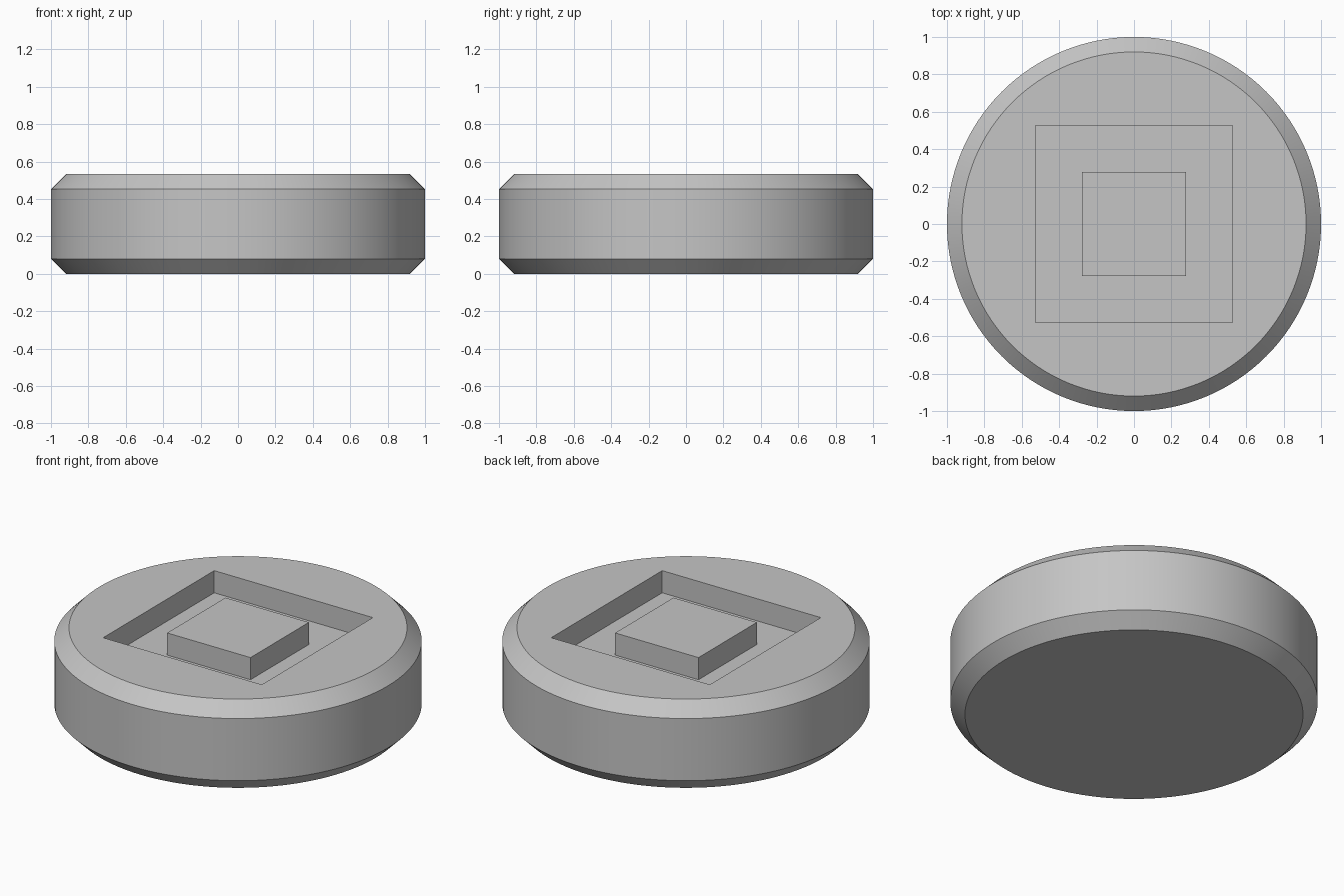
import bpy
import bmesh
from math import radians
from mathutils import Matrix

HEIGHT = 0.533
CHAMFER = 0.08
DEPTH = 0.133
FLOOR = HEIGHT - DEPTH

cube = bpy.data.objects.get("Cube")
if cube:
    bpy.data.objects.remove(cube, do_unlink=True)

grey = bpy.data.materials.new("plain grey")
grey.use_nodes = True
colour = (0.56, 0.56, 0.56, 1)
grey.diffuse_color = colour
grey.node_tree.nodes["Principled BSDF"].inputs["Base Color"].default_value = colour


def make_object(name, bm):
    mesh = bpy.data.meshes.new(name)
    bm.to_mesh(mesh)
    bm.free()
    mesh.materials.append(grey)
    obj = bpy.data.objects.new(name, mesh)
    bpy.context.collection.objects.link(obj)
    return obj


def square_block(name, half, bottom, top):
    bm = bmesh.new()
    bmesh.ops.create_cube(bm, size=1)
    bmesh.ops.scale(bm, vec=(2 * half, 2 * half, top - bottom), verts=bm.verts)
    bmesh.ops.translate(bm, vec=(0, 0, (top + bottom) / 2), verts=bm.verts)
    return make_object(name, bm)


# Round body with chamfered rims
bm = bmesh.new()
bmesh.ops.create_cone(bm, cap_ends=True, segments=128, radius1=1, radius2=1,
                      depth=HEIGHT, matrix=Matrix.Translation((0, 0, HEIGHT / 2)))
rims = [e for e in bm.edges if abs(e.verts[0].co.z - e.verts[1].co.z) < 0.01]
bmesh.ops.bevel(bm, geom=rims, offset=CHAMFER, offset_type='OFFSET',
                segments=1, affect='EDGES')
body = make_object("round_body", bm)

# Square recess cut into the top
cutter = square_block("recess_cutter", 0.527, FLOOR, HEIGHT + 0.2)
cutter.hide_render = True
cut = body.modifiers.new("recess", 'BOOLEAN')
cut.operation = 'DIFFERENCE'
cut.solver = 'EXACT'
cut.object = cutter
bpy.ops.object.select_all(action='DESELECT')
body.select_set(True)
bpy.context.view_layer.objects.active = body
bpy.ops.object.modifier_apply(modifier=cut.name)
bpy.data.objects.remove(cutter, do_unlink=True)
bpy.ops.object.shade_smooth_by_angle(angle=radians(30))

# Square boss in the middle, flush with the top
square_block("center_boss", 0.277, FLOOR, HEIGHT)
